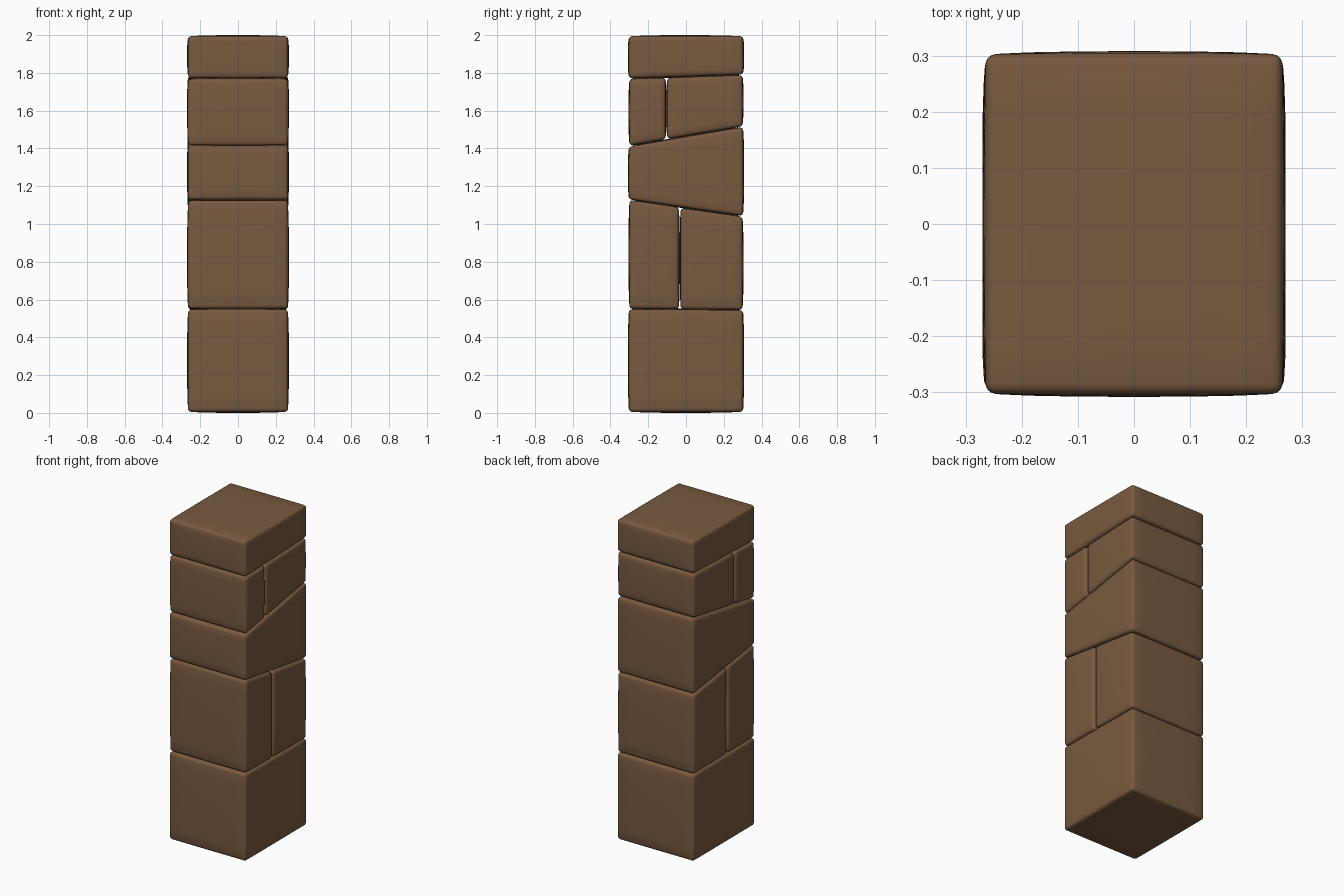
import bpy, bmesh
from mathutils import Vector

if "Cube" in bpy.data.objects:
    bpy.data.objects.remove(bpy.data.objects["Cube"])

BROWN = bpy.data.materials.new("brown_stone")
BROWN.diffuse_color = (0.188, 0.102, 0.051, 1)
BROWN.use_nodes = True
BROWN.node_tree.nodes["Principled BSDF"].inputs["Base Color"].default_value = BROWN.diffuse_color

HALF_X = 0.264   # half width of every block at its edges
ROUND = 0.018    # edge rounding radius
BULGE = 0.006    # slight pillow swelling of each face


def ticks(h):
    """Grid positions along one half-size, crowded near the rounded edges."""
    half = [h, h - 0.45 * ROUND, h - ROUND, 0.7 * h, 0.35 * h]
    return [-t for t in half] + [0] + half[::-1]


def block(name, y0, y1, bottom, top):
    """Pillowy stone: bottom and top are (z at y0, z at y1)."""
    height = (top[0] + top[1] - bottom[0] - bottom[1]) / 2
    size = Vector((HALF_X, (y1 - y0) / 2, height / 2))
    grid = [ticks(h) for h in size]
    bm = bmesh.new()
    bmesh.ops.create_cube(bm, size=2)
    bmesh.ops.subdivide_edges(bm, edges=bm.edges[:], cuts=9, use_grid_fill=True)
    for v in bm.verts:
        # rounded box
        p = Vector([grid[i][round((v.co[i] + 1) * 5)] for i in range(3)])
        core = Vector([max(ROUND - size[i], min(size[i] - ROUND, p[i])) for i in range(3)])
        p = core + (p - core).normalized() * ROUND
        u = [p[i] / size[i] for i in range(3)]
        # swell each face towards its middle
        f = [1 - abs(t) ** 3 for t in u]
        q = [u[i] * (1 + BULGE / size[i] * f[i - 1] * f[i - 2]) for i in range(3)]
        # fit the box to the slanted side profile
        a, b = (q[1] + 1) / 2, (q[2] + 1) / 2
        lo = bottom[0] + (bottom[1] - bottom[0]) * a
        hi = top[0] + (top[1] - top[0]) * a
        v.co = (q[0] * HALF_X, y0 + (y1 - y0) * a, lo + (hi - lo) * b)
    bmesh.ops.recalc_face_normals(bm, faces=bm.faces[:])
    mesh = bpy.data.meshes.new(name)
    bm.to_mesh(mesh)
    bm.free()
    mesh.materials.append(BROWN)
    mesh.shade_smooth()
    bpy.context.collection.objects.link(bpy.data.objects.new(name, mesh))


# stacked blocks from the ground up
block("base_block", -0.302, 0.302, (0.006, 0.006), (0.548, 0.543))
block("lower_front_block", -0.299, -0.038, (0.553, 0.550), (1.126, 1.088))
block("lower_back_block", -0.028, 0.299, (0.550, 0.547), (1.084, 1.038))
block("wedge_block", -0.302, 0.302, (1.131, 1.043), (1.409, 1.513))
block("upper_front_block", -0.299, -0.109, (1.416, 1.449), (1.767, 1.773))
block("upper_back_block", -0.099, 0.299, (1.451, 1.518), (1.773, 1.787))
block("cap_block", -0.302, 0.302, (1.772, 1.792), (1.994, 1.994))
